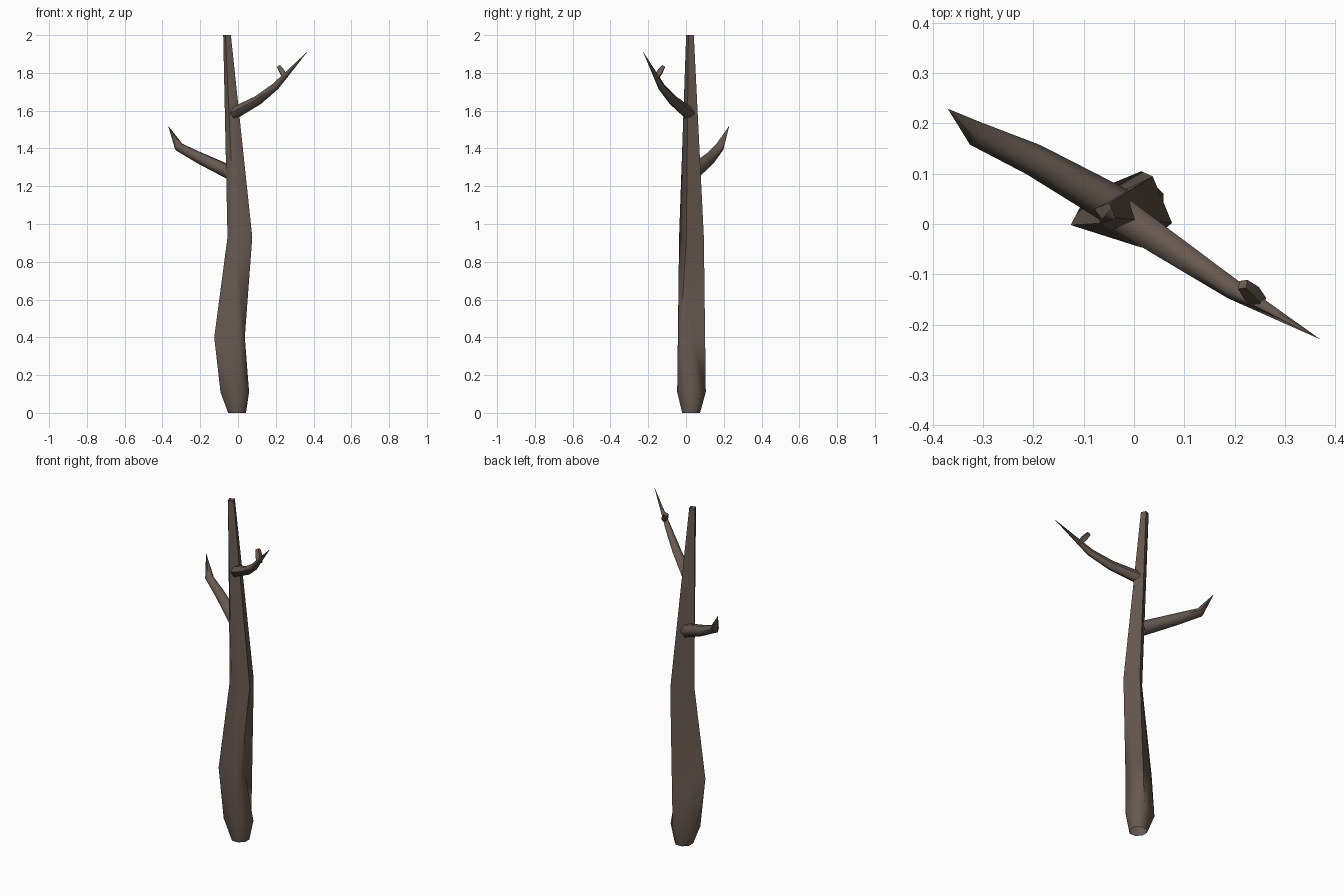
import bpy, bmesh, math
from mathutils import Vector

if "Cube" in bpy.data.objects:
    bpy.data.objects.remove(bpy.data.objects["Cube"])

bark = bpy.data.materials.new("dark_brown_bark")
bark.diffuse_color = (0.135, 0.100, 0.082, 1)
bark.use_nodes = True
bark.node_tree.nodes["Principled BSDF"].inputs["Base Color"].default_value = bark.diffuse_color


def finish(name, bm):
    """Turn a bmesh into a smooth shaded bark object."""
    bmesh.ops.recalc_face_normals(bm, faces=bm.faces)
    mesh = bpy.data.meshes.new(name)
    bm.to_mesh(mesh)
    bm.free()
    mesh.materials.append(bark)
    obj = bpy.data.objects.new(name, mesh)
    bpy.context.collection.objects.link(obj)
    bpy.ops.object.select_all(action='DESELECT')
    obj.select_set(True)
    bpy.context.view_layer.objects.active = obj
    bpy.ops.object.shade_smooth_by_angle(angle=math.radians(60))


def limb(name, rings, sides, pointed=False):
    """Loft polygon rings (x, y, z, radius) square to their path."""
    bm = bmesh.new()
    pts = [Vector(r[:3]) for r in rings]
    loops = []
    for i, p in enumerate(pts):
        if pointed and i == len(pts) - 1:
            loops.append([bm.verts.new(p)] * sides)
            continue
        before = (p - pts[max(i - 1, 0)]).normalized()
        after = (pts[min(i + 1, len(pts) - 1)] - p).normalized()
        axis = (before + after).normalized()
        u = axis.cross(Vector((0, 0, 1))).normalized()
        v = axis.cross(u)
        angles = [2 * math.pi * k / sides for k in range(sides)]
        loops.append([bm.verts.new(p + rings[i][3] * (u * math.cos(a) + v * math.sin(a)))
                      for a in angles])
    for a, b in zip(loops, loops[1:]):
        for k in range(sides):
            n = (k + 1) % sides
            bm.faces.new(list(dict.fromkeys([a[k], a[n], b[n], b[k]])))
    if not pointed:
        bm.faces.new(loops[-1])
    finish(name, bm)


def stitch(bm, a, b):
    """Join two rings of (key, vertex), with unequal counts, by triangles."""
    i = j = 0
    while i < len(a) or j < len(b):
        next_a = a[i + 1][0] if i + 1 < len(a) else a[0][0] + 8
        next_b = b[j + 1][0] if j + 1 < len(b) else b[0][0] + 8
        va, vb = a[i % len(a)][1], b[j % len(b)][1]
        if j >= len(b) or (i < len(a) and next_a < next_b):
            i += 1
            bm.faces.new((va, a[i % len(a)][1], vb))
        else:
            j += 1
            bm.faces.new((va, b[j % len(b)][1], vb))


# crooked trunk: octagon rings with some corners cut away, open at both ends
def corner(ring, k):
    x, y, z, r = ring
    a = math.pi * (k + 0.5) / 4
    return Vector((x + r * math.cos(a), y + r * math.sin(a), z))


foot = (-0.005, 0.027, 0.00, 0.051)
low = (-0.017, 0.029, 0.11, 0.082)
bend = (-0.051, 0.029, 0.40, 0.081)
waist = (0.010, 0.029, 0.93, 0.071)
top = (-0.058, 0.021, 2.00, 0.022)


def between(k, m):
    """Point at bend height on the straight ridge from low to waist."""
    return corner(low, k).lerp(corner(waist, m), 0.354)


layers = [
    [(k, corner(foot, k)) for k in range(8)],
    [(k, corner(low, k)) for k in (0, 1, 3, 4, 6, 7)],
    [(0, Vector((0.024, 0.03, 0.40))), (1.1, between(1, 1)), (3, between(3, 4)),
     (4, corner(bend, 4)), (6.1, between(6, 5)), (6.5, between(6, 7))],
    [(k, corner(waist, k)) for k in (1, 4, 5, 7)],
    [(k, corner(top, k)) for k in (1, 3, 5, 7)],
]
bm = bmesh.new()
loops = [[(k, bm.verts.new(p)) for k, p in layer] for layer in layers]
for a, b in zip(loops, loops[1:]):
    stitch(bm, a, b)
finish("trunk", bm)

# upper branch, reaching right and forward
limb("upper_branch", [
    (-0.025, 0.018, 1.585, 0.034),
    (0.105, -0.069, 1.655, 0.026),
    (0.198, -0.131, 1.728, 0.020),
    (0.370, -0.229, 1.915, 0.0),
], 6, pointed=True)

# small twig on the upper branch
limb("twig", [
    (0.250, -0.157, 1.775, 0.016),
    (0.234, -0.138, 1.805, 0.019),
    (0.216, -0.120, 1.833, 0.013),
], 4)

# lower branch, reaching left and back
limb("lower_branch", [
    (-0.030, 0.032, 1.267, 0.040),
    (-0.200, 0.128, 1.348, 0.032),
    (-0.313, 0.179, 1.408, 0.025),
    (-0.370, 0.229, 1.520, 0.0),
], 6, pointed=True)
